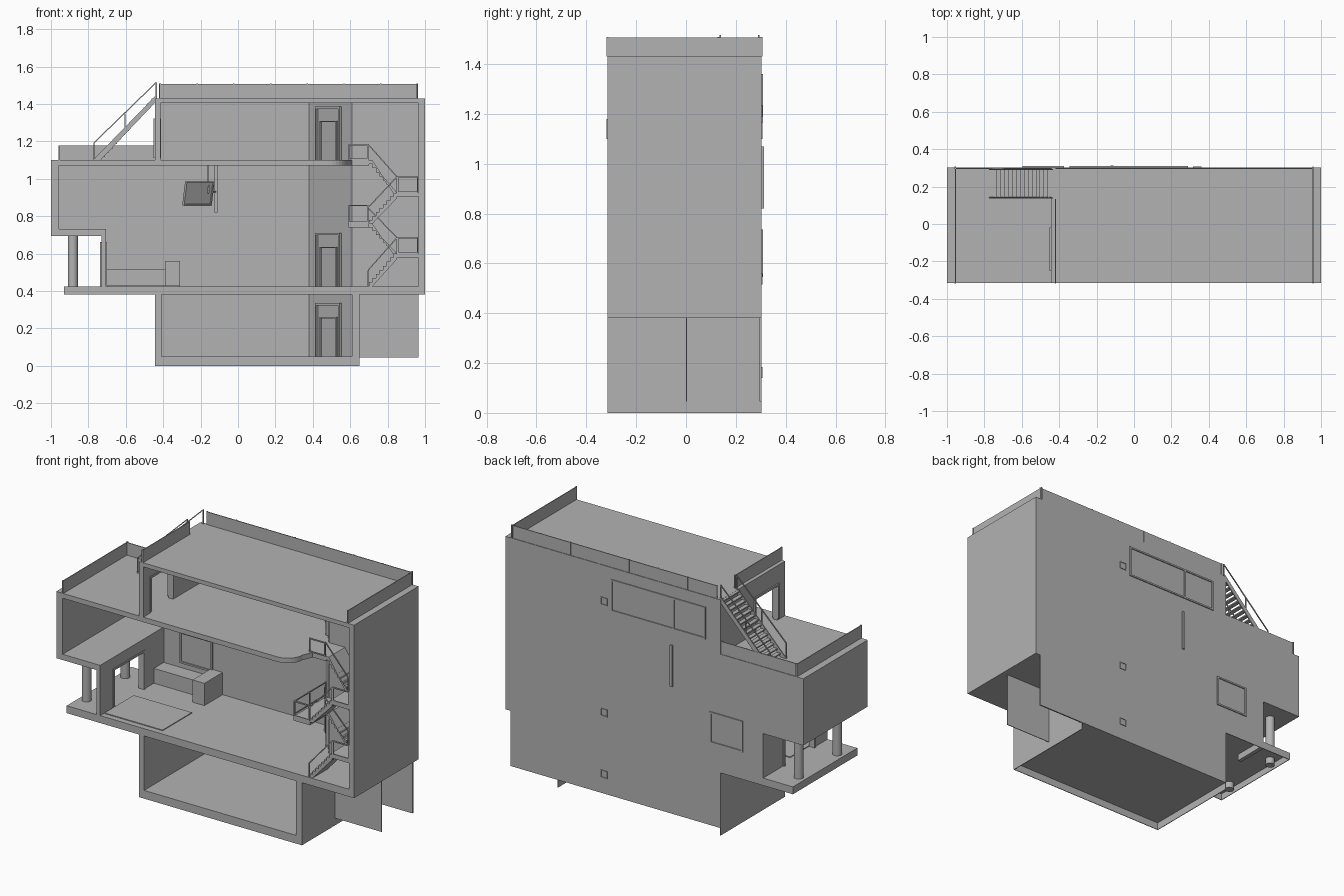
import bpy
import bmesh
import math
from mathutils import Matrix, Vector

cube = bpy.data.objects.get("Cube")
if cube:
    bpy.data.objects.remove(cube, do_unlink=True)

grey = bpy.data.materials.new("plain grey")
grey.use_nodes = True
tone = (0.45, 0.45, 0.45, 1)
grey.diffuse_color = tone
grey.node_tree.nodes["Principled BSDF"].inputs["Base Color"].default_value = tone

FRONT, BACK = -0.315, 0.303


def finish(name, bm):
    bmesh.ops.recalc_face_normals(bm, faces=bm.faces)
    mesh = bpy.data.meshes.new(name)
    bm.to_mesh(mesh)
    bm.free()
    mesh.materials.append(grey)
    ob = bpy.data.objects.new(name, mesh)
    bpy.context.collection.objects.link(ob)
    return ob


def box(name, x, y, z, turn=None):
    """Box from (low, high) pairs, optionally placed by a matrix."""
    bm = bmesh.new()
    bmesh.ops.create_cube(bm, size=1)
    for v in bm.verts:
        for i, (lo, hi) in enumerate((x, y, z)):
            v.co[i] = lo + (v.co[i] + 0.5) * (hi - lo)
    if turn:
        bm.transform(turn)
    return finish(name, bm)


def extrude(name, points, lo, hi, upright=True):
    """Outline in x-z swept along y, or in x-y swept along z."""
    bm = bmesh.new()
    place = (lambda a, b: (a, lo, b)) if upright else (lambda a, b: (a, b, lo))
    face = bm.faces.new([bm.verts.new(place(a, b)) for a, b in points])
    moved = bmesh.ops.extrude_face_region(bm, geom=[face])["geom"]
    shift = Vector((0, hi - lo, 0) if upright else (0, 0, hi - lo))
    bmesh.ops.translate(bm, vec=shift, verts=[g for g in moved if isinstance(g, bmesh.types.BMVert)])
    return finish(name, bm)


def bar(name, a, b, r=0.004, sides=4):
    a, b = Vector(a), Vector(b)
    d = b - a
    bm = bmesh.new()
    bmesh.ops.create_cone(bm, cap_ends=True, segments=sides, radius1=r, radius2=r, depth=d.length)
    if sides == 4:
        bm.transform(Matrix.Rotation(math.pi / 4, 4, "Z"))
    bm.transform(Matrix.Translation((a + b) / 2) @ d.to_track_quat("Z", "Y").to_matrix().to_4x4())
    return finish(name, bm)


def frame(name, x, y, z, w=0.01, turn=None, sill=True):
    """Rectangular frame standing in the x-z plane."""
    box(name + "_left", (x[0], x[0] + w), y, z, turn)
    box(name + "_right", (x[1] - w, x[1]), y, z, turn)
    box(name + "_top", x, y, (z[1] - w, z[1]), turn)
    if sill:
        box(name + "_sill", x, y, (z[0], z[0] + w), turn)


def pierced_wall(name, x, y, z, door, top):
    """Side wall with a doorway and a raised frame around it."""
    box(name + "_front", x, (y[0], door[0]), z)
    box(name + "_back", x, (door[1], y[1]), z)
    box(name + "_lintel", x, door, (top, z[1]))
    trim = (x[0] - 0.008, x[1] + 0.004)
    for i, (a, b) in enumerate(((door[0] - 0.012, door[0]), (door[1], door[1] + 0.012))):
        box(f"{name}_jamb_{i}", trim, (a, b), (z[0] + 0.04, top + 0.012))
    box(name + "_head", trim, door, (top, top + 0.012))


def flight(name, x0, z0, x1, z1, y, n, thick=0.03):
    """Saw-toothed stair from its low end to its high end."""
    dx, dz = (x1 - x0) / n, (z1 - z0) / n
    pts = []
    for i in range(n):
        pts += [(x0 + i * dx, z0 + i * dz), (x0 + i * dx, z0 + (i + 1) * dz)]
    pts += [(x1, z1)]
    under = [(x1, z1 - thick)]
    for i in reversed(range(1, n)):
        under += [(x0 + (i + 1) * dx, z0 + i * dz - thick + dz), (x0 + i * dx, z0 + i * dz - thick + dz)]
    under = [(x1, z1 - thick), (x0 + dx, z0)]
    extrude(name, pts + under, *y)


# Back wall
extrude("back_wall", [(-0.445, 0.045), (0.965, 0.045), (0.965, 1.43), (-0.44, 1.43), (-0.44, 1.1),
                      (-1, 1.1), (-1, 0.695), (-0.73, 0.695), (-0.73, 0.425), (-0.445, 0.425)],
        BACK - 0.008, BACK)

# Hollow basement shell
depth = (FRONT, BACK)
for side, outer, inner in (("left", -0.445, -0.41), ("right", 0.65, 0.61)):
    d = 0.004 if outer < inner else -0.004
    box(f"basement_{side}_outer", sorted((outer, outer + d)), depth, (0, 0.38))
    box(f"basement_{side}_inner", sorted((inner, inner - d)), depth, (0.045, 0.38))
    box(f"basement_{side}_front", sorted((outer, inner)), (FRONT, FRONT + 0.004), (0, 0.38))
box("basement_floor", (-0.445, 0.65), depth, (0.045, 0.05))
box("basement_fascia", (-0.445, 0.65), (FRONT, FRONT + 0.004), (0, 0.05))

# Hollow ground floor slab
box("ground_floor", (-0.93, 0.965), depth, (0.42, 0.425))
box("ground_ceiling", (-0.445, 0.965), depth, (0.38, 0.385))
box("ground_fascia", (-0.93, 1), (FRONT, FRONT + 0.004), (0.38, 0.425))
box("ground_left_edge", (-0.93, -0.926), depth, (0.38, 0.425))
box("ground_back_edge", (-0.93, -0.44), (BACK - 0.004, BACK), (0.38, 0.425))

# Main walls, upper floor and roof
box("right_wall", (0.965, 1), depth, (0.38, 1.43))
box("roof", (-0.445, 1), depth, (1.405, 1.43))
curve = [(0.485 + 0.1 * math.sin(t * math.pi / 16), FRONT + 0.1 - 0.1 * math.cos(t * math.pi / 16))
         for t in range(9)]
extrude("upper_floor", [(-1, FRONT)] + curve + [(0.61, -0.16), (0.61, 0), (0.38, BACK), (-1, BACK)],
        1.07, 1.1, upright=False)
box("loft_left_wall", (-1, -0.957), depth, (0.695, 1.1))
box("loft_floor", (-1, -0.705), depth, (0.695, 0.73))
pierced_wall("entrance_wall", (-0.73, -0.705), depth, (0.38, 0.73), (-0.18, 0.1), 0.65)
pierced_wall("terrace_wall", (-0.445, -0.415), depth, (1.07, 1.43), (-0.24, -0.03), 1.31)
for y in (-0.19, 0.18):
    ob = bar("porch_column", (-0.883, y, 0.38), (-0.883, y, 0.7), 0.027, 24)
    for p in ob.data.polygons:
        p.use_smooth = len(p.vertices) == 4

# Core wall and slanted lift wall with a door on each storey
box("core_wall_lower", (0.65, 0.965), (0, 0.004), (0.045, 0.38))
box("core_wall", (0.61, 0.965), (0, 0.004), (0.425, 1.405))
start, end = Vector((0.38, BACK - 0.008, 0)), Vector((0.61, 0, 0))
run = end - start
slant = Matrix.Translation(start) @ Matrix.Rotation(math.atan2(run.y, run.x), 4, "Z")
for name, lo, hi in (("basement", 0.05, 0.38), ("ground", 0.425, 1.07), ("upper", 1.1, 1.405)):
    box(name + "_lift_wall", (0, run.length), (0, 0.004), (lo, hi), slant)
    frame(name + "_lift_surround", (0.065, 0.28), (-0.012, 0), (lo, lo + 0.285), 0.012, slant, False)
    frame(name + "_lift_door", (0.1, 0.247), (-0.008, 0), (lo, lo + 0.21), 0.006, slant, False)
    frame(name + "_call_panel", (0.315, 0.36), (BACK - 0.014, BACK + 0.004),
          (lo + 0.09, lo + 0.135), 0.004)

# Windows in the back wall
through = (BACK - 0.016, BACK + 0.006)
frame("long_window", (-0.345, 0.29), through, (1.165, 1.36))
box("long_window_mullion", (-0.135, -0.125), through, (1.165, 1.36))
frame("square_window", (-0.595, -0.375), through, (0.545, 0.735))
box("screen_post", (-0.125, -0.11), (BACK - 0.03, BACK + 0.01), (0.82, 1.07))

# Inside stairs, two flights side by side
near, far = (FRONT + 0.005, -0.165), (-0.155, 0)
for low, mid, high in ((0.425, 0.6, 0.76), (0.76, 0.925, 1.1)):
    flight("near_flight", 0.7, low, 0.85, mid, near, 8)
    flight("far_flight", 0.7, high, 0.85, mid, far, 8)
    box("right_landing", (0.85, 0.965), (near[0], 0), (mid - 0.02, mid))
    for y in (near[0], far[0]):
        z = low if y == near[0] else high
        bar("flight_rail", (0.695, y, z + 0.085), (0.85, y, mid + 0.085))
        for x, base in ((0.695, z), (0.85, mid)):
            bar("flight_post", (x, y, base), (x, y, base + 0.085))
    frame("right_landing_rail", (0.85, 0.963), (near[0], near[0] + 0.007), (mid, mid + 0.088), 0.007)
box("left_landing", (0.59, 0.7), (near[0], 0), (0.74, 0.765))
frame("left_landing_rail", (0.59, 0.698), (near[0], near[0] + 0.007), (0.765, 0.86), 0.007)
for z in (0.78, 0.856):
    bar("left_landing_side_rail", (0.593, near[0], z), (0.593, 0, z))
for y in (-0.16, -0.004):
    bar("left_landing_post", (0.593, y, 0.765), (0.593, y, 0.86))
box("upper_landing", (0.585, 0.7), far, (1.07, 1.1))
frame("upper_landing_rail", (0.59, 0.698), (-0.162, -0.155), (1.1, 1.185), 0.007)

# Outside stair to the roof
n = 14
for i in range(n):
    x, z = -0.735 + i * 0.021, 1.1 + (i + 1) * 0.0235
    box("roof_stair_tread", (x, x + 0.025), (0.14, 0.298), (z - 0.008, z))
for y in (0.138, 0.292):
    extrude("roof_stair_stringer", [(-0.775, 1.1), (-0.735, 1.1), (-0.44, 1.41), (-0.44, 1.445)], y, y + 0.006)
    bar("roof_stair_handrail", (-0.772, y, 1.19), (-0.437, y, 1.515))
    for x, lo, hi in ((-0.77, 1.1, 1.19), (-0.605, 1.26, 1.35), (-0.437, 1.43, 1.515)):
        bar("roof_stair_post", (x, y, lo), (x, y, hi))

# Parapet panels with posts
rails = (("roof_back", (-0.415, BACK - 0.006), (0.96, BACK - 0.006), 1.43, 7),
         ("roof_right", (0.957, FRONT), (0.957, BACK), 1.43, 1),
         ("roof_left", (-0.42, FRONT), (-0.42, 0.13), 1.43, 1),
         ("terrace_left", (-0.955, FRONT), (-0.955, BACK), 1.1, 1),
         ("terrace_back", (-0.955, BACK - 0.006), (-0.445, BACK - 0.006), 1.1, 3))
for name, a, b, z, bays in rails:
    t = 0.0025
    box(name + "_panel", (a[0] - t, b[0] + t), (a[1] - t, b[1] + t), (z, z + 0.077))
    for i in range(bays + 1):
        x, y = (p + (q - p) * i / bays for p, q in zip(a, b))
        bar(name + "_post", (x, y, z), (x, y, z + 0.079), 0.005)

# Furniture: counter, rug and hanging screen
box("counter", (-0.705, -0.39), (0.2, 0.295), (0.425, 0.515))
box("counter_end", (-0.39, -0.31), (0.12, 0.295), (0.425, 0.56))
box("rug", (-0.7, -0.31), (-0.28, 0.0), (0.425, 0.43))
tilt = (Matrix.Translation((-0.21, 0.17, 0.92)) @ Matrix.Rotation(math.radians(35), 4, "Z")
        @ Matrix.Rotation(math.radians(12), 4, "X"))
box("screen", (-0.085, 0.085), (0, 0.012), (-0.06, 0.06), tilt)
frame("screen_rim", (-0.09, 0.09), (-0.006, 0.012), (-0.065, 0.065), 0.008, tilt)
bar("screen_hanger", (-0.16, 0.2, 0.92), (-0.16, 0.2, 1.07), 0.006)
bar("screen_arm", (-0.16, 0.2, 0.93), (-0.118, BACK - 0.02, 0.93), 0.006)
